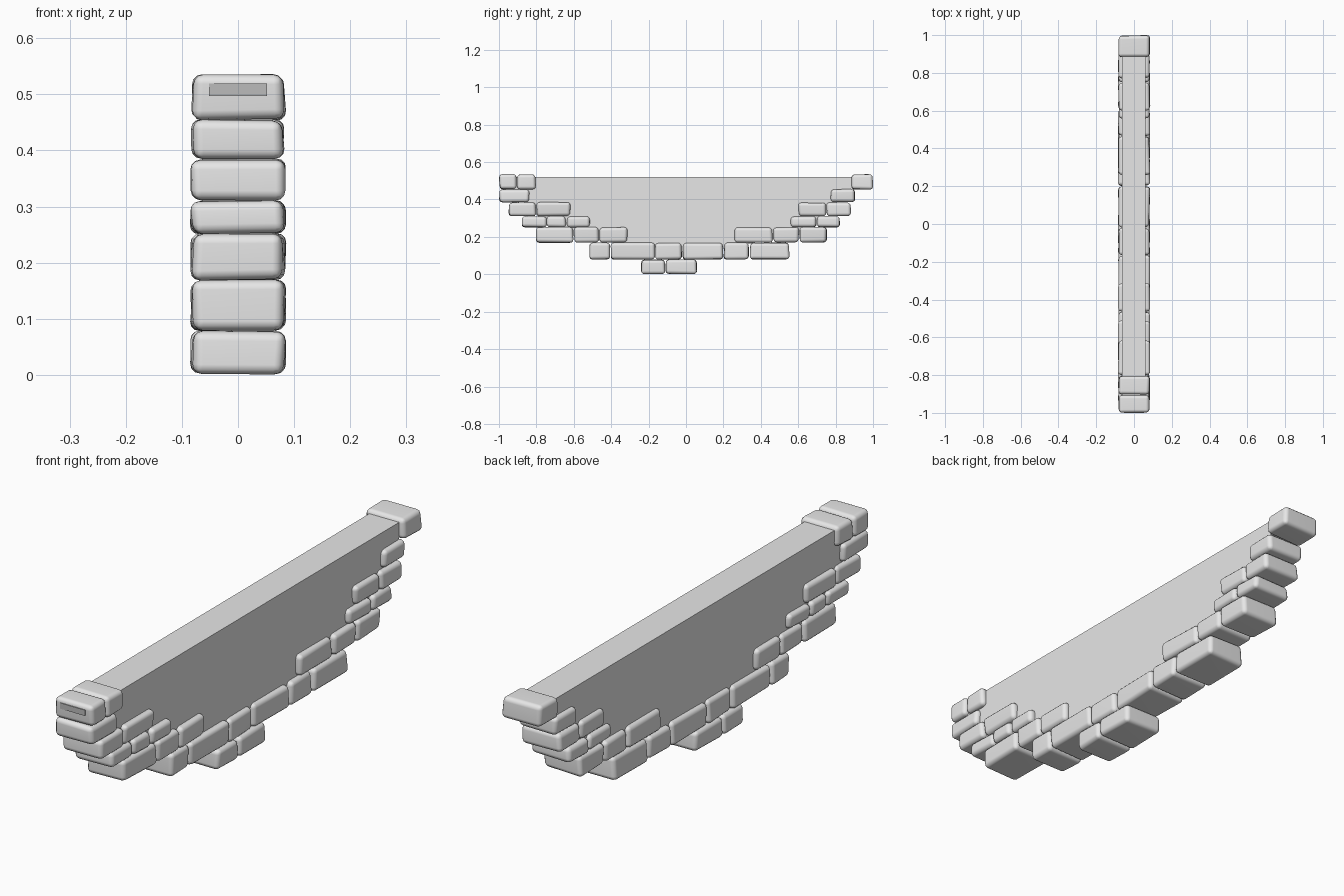
import bpy
import bmesh
import random

random.seed(4)
cube = bpy.data.objects.get("Cube")
if cube:
    bpy.data.objects.remove(cube, do_unlink=True)


def make_material(name, value):
    mat = bpy.data.materials.new(name)
    mat.use_nodes = True
    colour = (value, value, value, 1)
    mat.diffuse_color = colour
    mat.node_tree.nodes["Principled BSDF"].inputs["Base Color"].default_value = colour
    return mat


stone_grey = make_material("stone grey", 0.8)
shadow_grey = make_material("dark grey", 0.5)


def add_object(name, bm, mat):
    mesh = bpy.data.meshes.new(name)
    bmesh.ops.recalc_face_normals(bm, faces=bm.faces)
    bm.to_mesh(mesh)
    bm.free()
    mesh.materials.append(mat)
    obj = bpy.data.objects.new(name, mesh)
    bpy.context.collection.objects.link(obj)
    return obj


def box(x, y0, y1, z0, z1):
    bm = bmesh.new()
    bmesh.ops.create_cube(bm, size=1)
    for v in bm.verts:
        v.co.x *= 2 * x
        v.co.y = y0 if v.co.y < 0 else y1
        v.co.z = z0 if v.co.z < 0 else z1
    return bm


def add_stone(name, y0, y1, z0, z1):
    """Worn block: corners pulled in at random, then rounded off."""
    bm = box(0.084, y0 - 0.001, y1 + 0.001, z0, z1)
    mid_y, mid_z = (y0 + y1) / 2, (z0 + z1) / 2
    for v in bm.verts:
        v.co.x += random.uniform(-0.006, 0.003) * (1 if v.co.x > 0 else -1)
        v.co.y += random.uniform(0, 0.007) * (1 if v.co.y < mid_y else -1)
        v.co.z += random.uniform(0, 0.004) * (1 if v.co.z < mid_z else -1)
    obj = add_object(name, bm, stone_grey)
    bevel = obj.modifiers.new("worn edges", 'BEVEL')
    bevel.width = 0.017
    bevel.segments = 3
    bevel.limit_method = 'NONE'
    for p in obj.data.polygons:
        p.use_smooth = True
    normals = obj.modifiers.new("flat sides", 'WEIGHTED_NORMAL')
    normals.keep_sharp = True


# Stepped courses: bottom, top, then runs of joint positions along y
courses = [
    (0.00, 0.08, [(-0.24, -0.11, 0.06)]),
    (0.078, 0.17, [(-0.52, -0.405, -0.165, -0.02, 0.2, 0.34, 0.555)]),
    (0.168, 0.253, [(-0.805, -0.6, -0.465, -0.31), (0.26, 0.465, 0.605, 0.755)]),
    (0.25, 0.312, [(-0.88, -0.745, -0.64, -0.51), (0.555, 0.70, 0.825)]),
    (0.31, 0.386, [(-0.95, -0.80, -0.615), (0.60, 0.75, 0.885)]),
    (0.384, 0.456, [(-1.0, -0.835), (0.77, 0.905)]),
    (0.453, 0.537, [(-1.0, -0.905, -0.80), (0.88, 1.0)]),
]
for row, (z0, z1, runs) in enumerate(courses, 1):
    count = 0
    for joints in runs:
        for y0, y1 in zip(joints, joints[1:]):
            count += 1
            add_stone(f"course_{row}_stone_{count}", y0, y1, z0, z1)

# Flat wall core, with its lower outline hidden inside the stones
outline = [(-0.97, 0.52), (-0.9, 0.42), (-0.7, 0.22), (-0.1, 0.12), (0.1, 0.12),
           (0.65, 0.22), (0.82, 0.4), (0.95, 0.52)]
bm = bmesh.new()
face = bm.faces.new([bm.verts.new((-0.064, y, z)) for y, z in outline])
side = bmesh.ops.extrude_face_region(bm, geom=[face])
bmesh.ops.translate(bm, vec=(0.126, 0, 0),
                    verts=[g for g in side["geom"] if isinstance(g, bmesh.types.BMVert)])
add_object("wall_core", bm, stone_grey)

# Exposed end of the core on the front top stone
add_object("front_end_plate", box(0.052, -1.001, -0.993, 0.497, 0.519), shadow_grey)
